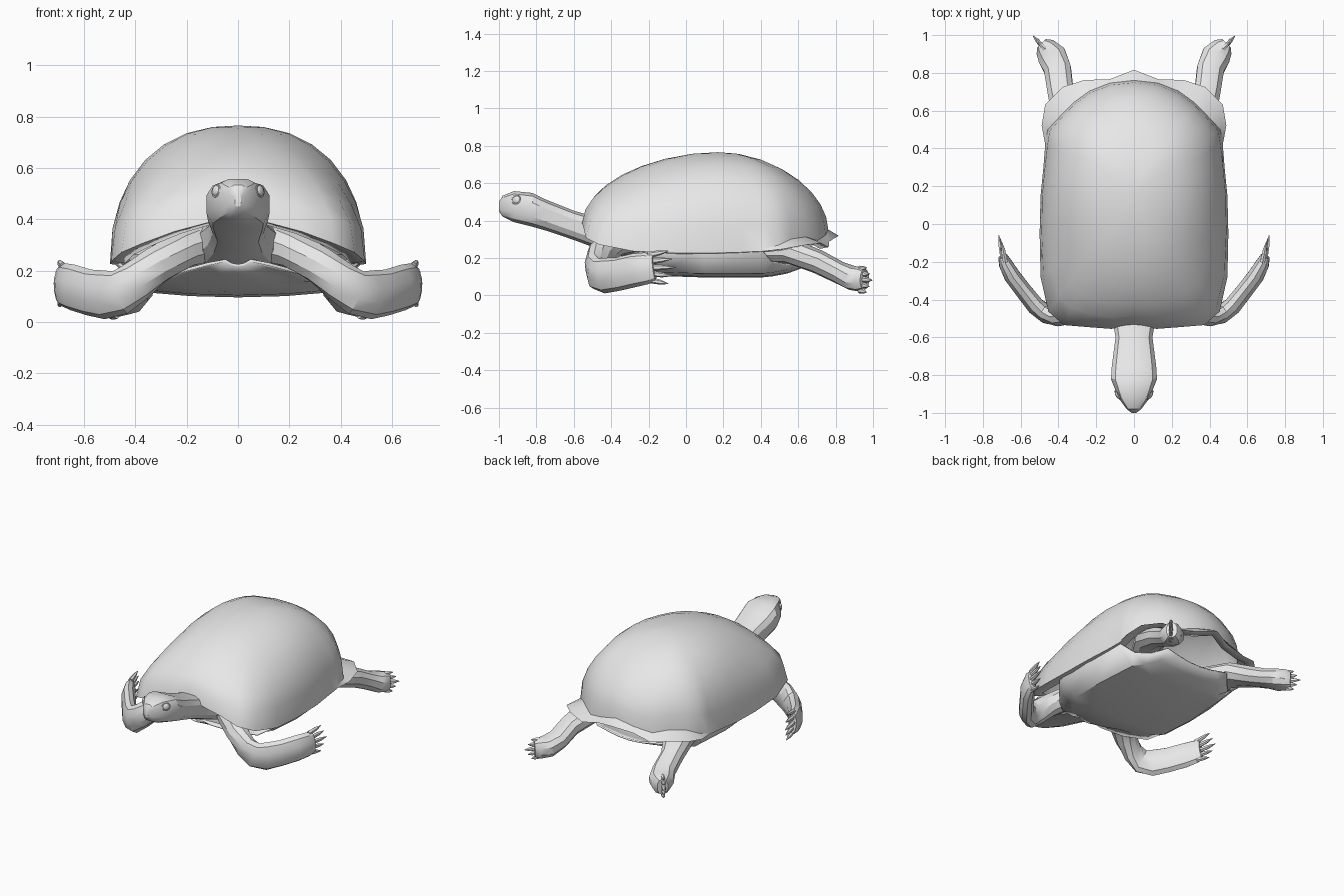
import bpy, bmesh, math
from mathutils import Vector

if "Cube" in bpy.data.objects:
    bpy.data.objects.remove(bpy.data.objects["Cube"])

grey = bpy.data.materials.new("plain grey")
grey.use_nodes = True
grey.diffuse_color = (0.8, 0.8, 0.8, 1)
grey.node_tree.nodes["Principled BSDF"].inputs["Base Color"].default_value = (0.8, 0.8, 0.8, 1)


def make(name, lofts, closed=True, mirror=False, thickness=0, angle=30):
    """One object from lists of rings; closed rings get end caps."""
    bm = bmesh.new()
    for rings in lofts:
        rows = [[bm.verts.new(p) for p in ring] for ring in rings]
        n = len(rows[0])
        for a, b in zip(rows, rows[1:]):
            for i in range(n if closed else n - 1):
                j = (i + 1) % n
                bm.faces.new((a[i], a[j], b[j], b[i]))
        if closed and not thickness:
            bm.faces.new(rows[0])
            bm.faces.new(rows[-1])
    bmesh.ops.remove_doubles(bm, verts=bm.verts, dist=0.0005)
    bmesh.ops.recalc_face_normals(bm, faces=bm.faces)
    mesh = bpy.data.meshes.new(name)
    bm.to_mesh(mesh)
    bm.free()
    mesh.materials.append(grey)
    ob = bpy.data.objects.new(name, mesh)
    bpy.context.collection.objects.link(ob)
    if mirror:
        ob.modifiers.new("Mirror", 'MIRROR').use_mirror_merge = False
    if thickness:
        mod = ob.modifiers.new("Solidify", 'SOLIDIFY')
        mod.thickness, mod.offset = thickness, 0
    bpy.ops.object.select_all(action='DESELECT')
    ob.select_set(True)
    bpy.context.view_layer.objects.active = ob
    bpy.ops.object.shade_smooth_by_angle(angle=math.radians(angle))


def spow(v, e):
    return math.copysign(abs(v) ** e, v)


def tube(stations, sides=8, power=2.0, axis=None):
    """Rings along a path of (x, y, z, half width, half height)."""
    pts = [Vector(s[:3]) for s in stations]
    rings = []
    for i, s in enumerate(stations):
        t = axis or (pts[min(i + 1, len(pts) - 1)] - pts[max(i - 1, 0)]).normalized()
        side = t.cross(Vector((0, 0, 1))).normalized()
        up = side.cross(t)
        ring = []
        for k in range(sides):
            a = math.tau * (k + 0.5) / sides
            ring.append(pts[i] + side * s[3] * spow(math.cos(a), 2 / power)
                        + up * s[4] * spow(math.sin(a), 2 / power))
        rings.append(ring)
    return rings


def claws(base, reach, spread, length):
    """Five tapered claws fanned vertically from the foot."""
    out = []
    for k in range(-2, 3):
        a = Vector(base) + Vector((-0.006 * abs(k), -0.006 * abs(k), k * spread))
        d = Vector((reach[0], reach[1], reach[2] + k * 0.1)).normalized() * (length - 0.012 * abs(k))
        mid, tip = a + d * 0.6, a + d
        out.append(tube([(*a, .015, .018), (*mid, .012, .013), (*tip, .002, .002)], 6))
    return out


# Domed upper shell: an oval dome that spreads out into a mirrored rim outline
half_rim = [(0, -.53, .42), (.12, -.55, .39), (.25, -.54, .355), (.37, -.53, .31),
            (.45, -.46, .275), (.49, -.28, .24), (.495, -.05, .23), (.49, .15, .23),
            (.475, .3, .235), (.465, .42, .24), (.483, .52, .25), (.465, .63, .27),
            (.375, .72, .28), (.26, .757, .26), (.13, .76, .29), (0, .81, .32)]
rim = half_rim + [(-x, y, z) for x, y, z in half_rim[-2:0:-1]]
centre = Vector((0, .17, .76))
rings = []
for s in (0, .2, .4, .58, .73, .85, .93, .98, 1):
    ring = []
    for x, y, z in rim:
        rear = min(max((y - .35) / .3, 0), 1)
        dx, dy = x, y - centre.y
        n = 1.85 + .45 * abs(dx) / math.hypot(dx, dy)
        half_length = .7 if dy < 0 else .585
        oval = (abs(dx / .49) ** 2.2 + abs(dy / half_length) ** 2.2) ** (-1 / 2.2)
        spread = s ** 5 * (1 - rear)
        k = s * (oval * (1 - spread) + spread)
        base = z + .03 * rear
        h = (1 - s ** n) ** (1 / n)
        ring.append((dx * k, centre.y + dy * k, base + (centre.z - base) * h))
    rings.append(ring)
rings.append(rim)
# Lip turned in under the rim
rings.append([(x * .9, centre.y + (y - centre.y) * .93, z - .005) for x, y, z in rim])
make("upper_shell", [rings], thickness=.012, angle=40)

# Belly plate with side bridges: y, flat half width, bottom z, edge half width, edge z
belly = [(-.46, .05, .22, .12, .225), (-.4, .15, .19, .25, .19), (-.3, .25, .145, .36, .16),
         (-.22, .31, .122, .43, .2), (-.14, .36, .11, .485, .245), (.1, .37, .102, .49, .245),
         (.4, .35, .102, .465, .25), (.46, .3, .108, .38, .18), (.54, .24, .123, .31, .165),
         (.62, .16, .152, .24, .19)]
make("belly_plate", [[[(-we, y, ze), (-wf, y, zb + .02), (-wf / 2, y, zb + .005), (0, y, zb),
                       (wf / 2, y, zb + .005), (wf, y, zb + .02), (we, y, ze)]
                      for y, wf, zb, we, ze in belly]], closed=False, thickness=.012)

# Head and neck, widening inside the shell: y, half width, top z, bottom z
head = [(-1, .012, .5, .45), (-.98, .04, .535, .42), (-.92, .085, .56, .39),
        (-.82, .125, .55, .365), (-.75, .12, .515, .345), (-.6, .1, .455, .295),
        (-.48, .12, .42, .25), (-.4, .15, .4, .22), (-.25, .2, .38, .19)]
make("head_and_neck", [tube([(0, y, (t + b) / 2, w, (t - b) / 2) for y, w, t, b in head],
                            12, 3, Vector((0, 1, 0)))])

# Eyes: a flattened ball inside a raised lid
for add, name, args in (
        (bpy.ops.mesh.primitive_uv_sphere_add, "eyeball", dict(radius=.021, segments=12, ring_count=8)),
        (bpy.ops.mesh.primitive_torus_add, "eyelid", dict(major_radius=.023, minor_radius=.005,
                                                        major_segments=14, minor_segments=6))):
    for side, label in ((1, "left"), (-1, "right")):
        add(location=(side * .086, -.907, .512), **args)
        eye = bpy.context.object
        eye.name = label + "_" + name
        eye.rotation_euler = Vector((side * .8, -.5, .2)).to_track_quat('Z', 'Y').to_euler()
        eye.scale = (1.1, 1, .5)
        eye.data.materials.append(grey)
        bpy.ops.object.shade_smooth_by_angle(angle=math.radians(50))

# Front legs sweep out and back like paddles
make("front_legs", [tube([(.1, -.25, .32, .1, .09), (.22, -.39, .28, .085, .075),
                          (.32, -.46, .22, .07, .075), (.4, -.485, .157, .058, .08),
                          (.46, -.478, .115, .052, .088), (.52, -.435, .106, .05, .095),
                          (.58, -.36, .115, .047, .09), (.645, -.275, .135, .046, .09),
                          (.68, -.21, .145, .038, .085), (.695, -.17, .15, .025, .07)], 10)],
     mirror=True)
make("front_claws", claws((.693, -.19, .15), (.18, 1, .0), .033, .135), mirror=True)

# Hind legs trail behind
make("hind_legs", [tube([(.22, .36, .24, .09, .07), (.34, .56, .238, .1, .07),
                         (.39, .71, .178, .072, .064), (.405, .82, .122, .075, .06),
                         (.435, .89, .093, .08, .066), (.47, .935, .086, .06, .066),
                         (.49, .955, .085, .035, .055)], 10, 2.2)], mirror=True)
make("hind_claws", claws((.485, .94, .085), (.7, .8, -.05), .028, .075), mirror=True)
